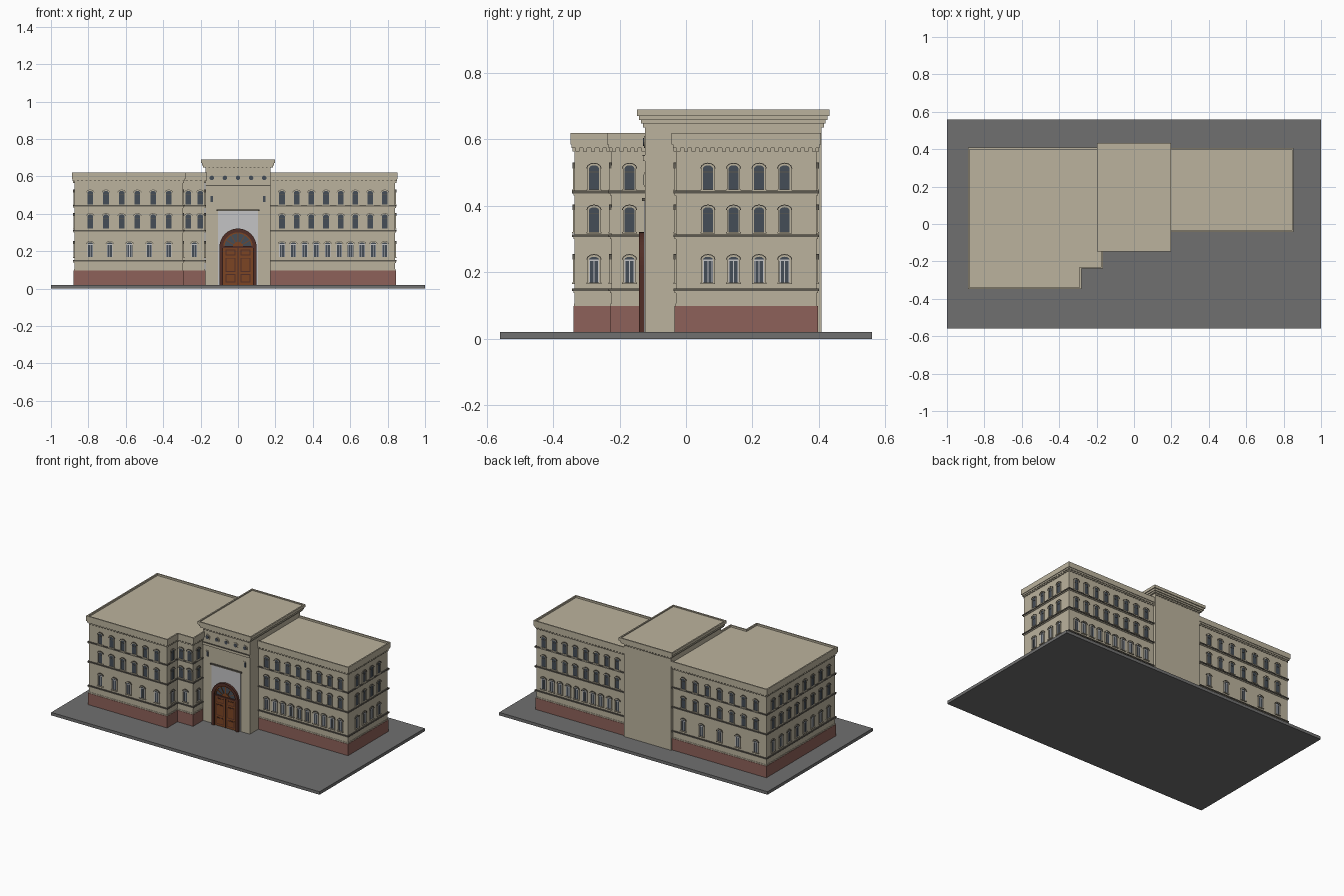
import bpy, bmesh, math
from mathutils import Vector

if "Cube" in bpy.data.objects:
    bpy.data.objects.remove(bpy.data.objects["Cube"])

def mat(name, r, g, b):
    m = bpy.data.materials.new(name)
    m.diffuse_color = (r, g, b, 1)
    m.use_nodes = True
    m.node_tree.nodes["Principled BSDF"].inputs["Base Color"].default_value = m.diffuse_color
    return m

STONE = mat("beige stone", 0.50, 0.45, 0.34)
BRICK = mat("red brick", 0.27, 0.12, 0.10)
PAVE = mat("grey paving", 0.16, 0.16, 0.16)
TRIM = mat("dark trim", 0.11, 0.10, 0.08)
GLASS = mat("slate glass", 0.06, 0.075, 0.095)
PALE = mat("pale grey", 0.55, 0.55, 0.56)
WOOD = mat("brown wood", 0.20, 0.06, 0.017)
DARKWOOD = mat("dark red wood", 0.085, 0.028, 0.02)

parts = {}
def part(name, material):
    if name not in parts:
        parts[name] = (bmesh.new(), material)
    return parts[name][0]

def extrude(bm, lower, upper):
    a = [bm.verts.new(p) for p in lower]
    b = [bm.verts.new(p) for p in upper]
    bm.faces.new(a)
    bm.faces.new(b)
    for i in range(len(a)):
        j = (i + 1) % len(a)
        bm.faces.new((a[i], a[j], b[j], b[i]))

def offset(poly, d):
    """Grow a right-angled counter-clockwise outline outwards by d."""
    out = []
    for i, p in enumerate(poly):
        p = Vector(p)
        e0 = (p - Vector(poly[i - 1])).normalized()
        e1 = (Vector(poly[(i + 1) % len(poly)]) - p).normalized()
        out.append(p + d * (Vector((e0.y, -e0.x)) + Vector((e1.y, -e1.x))))
    return out

def slab(name, m, poly, d, z0, z1):
    pts = offset(poly, d)
    extrude(part(name, m), [(p.x, p.y, z0) for p in pts], [(p.x, p.y, z1) for p in pts])

def ring(name, m, poly, d_out, d_in, z0, z1):
    bm = part(name, m)
    rows = [[bm.verts.new((p.x, p.y, z)) for p in offset(poly, d)]
            for d, z in ((d_out, z0), (d_out, z1), (d_in, z1), (d_in, z0))]
    n = len(poly)
    for k in range(4):
        for i in range(n):
            a, b, j = rows[k], rows[(k + 1) % 4], (i + 1) % n
            bm.faces.new((a[i], a[j], b[j], b[i]))

class Wall:
    """Local frame of a wall: u along it, z up, n outwards."""
    def __init__(self, p, q):
        self.o, d = Vector(p), Vector(q) - Vector(p)
        self.len, self.u = d.length, d.normalized()
        self.n = Vector((self.u.y, -self.u.x))
    def shape(self, name, m, pts, n0, n1):
        def at(n):
            return [(*(self.o + self.u * u + self.n * n), z) for u, z in pts]
        extrude(part(name, m), at(n0), at(n1))
    def box(self, name, m, u0, u1, z0, z1, n0, n1):
        self.shape(name, m, [(u0, z0), (u1, z0), (u1, z1), (u0, z1)], n0, n1)

def arc(c, z, rx, rz, steps, a0=0.0, a1=math.pi):
    return [(c + rx * math.cos(a0 + (a1 - a0) * i / steps),
             z + rz * math.sin(a0 + (a1 - a0) * i / steps)) for i in range(steps + 1)]

def spread(a, b, n):
    return [(a + b) / 2] if n == 1 else [a + (b - a) * i / (n - 1) for i in range(n)]

# Arched window: glass, jambs, hood, sill and glazing bars
def window(w, c, z0, z1, ground):
    h, rise = 0.015, 0.009
    s = z1 - rise
    w.shape("window_glass", GLASS, [(c - h, z0), (c + h, z0)] + arc(c, s, h, rise, 6), -0.001, 0.0015)
    for k in (-1, 1):
        w.box("window_surrounds", STONE, c + k * h, c + k * (h + 0.005), z0, s, -0.001, 0.005)
    w.shape("window_surrounds", STONE,
            arc(c, s, h + 0.005, rise + 0.005, 6) + arc(c, s, h, rise, 6)[::-1], -0.001, 0.005)
    w.shape("window_hoods", TRIM,
            arc(c, s, h + 0.008, rise + 0.008, 6) + arc(c, s, h + 0.005, rise + 0.005, 6)[::-1], -0.001, 0.007)
    w.box("window_sills", STONE, c - h - 0.007, c + h + 0.007, z0 - 0.005, z0, -0.001, 0.008)
    if ground:
        for x in (c - h + 0.002, c, c + h - 0.002):
            w.box("window_frames", PALE, x - 0.0015, x + 0.0015, z0, s, 0, 0.003)
        w.box("window_frames", PALE, c - h, c + h, s - 0.004, s, 0, 0.003)
    else:
        w.box("window_bars", TRIM, c - h, c + h, s - 0.012, s - 0.0095, 0, 0.003)

def wing(name, poly, rows):
    slab(name + "_walls", STONE, poly, 0, 0.02, 0.606)
    slab(name + "_brick_base", BRICK, poly, 0.004, 0.02, 0.098)
    slab(name + "_plinth_ledge", STONE, poly, 0.002, 0.098, 0.106)
    for z in (0.148, 0.31, 0.442):
        slab(name + "_string_courses", TRIM, poly, 0.008, z - 0.004, z + 0.004)
        slab(name + "_course_bed", STONE, poly, 0.004, z - 0.010, z - 0.004)
    ring(name + "_cornice", STONE, poly, 0.009, -0.002, 0.575, 0.585)
    ring(name + "_parapet", STONE, poly, 0.013, 0.004, 0.585, 0.62)
    slab(name + "_roof", STONE, poly, 0.005, 0.590, 0.608)
    for i, p in enumerate(poly):
        w = Wall(p, poly[(i + 1) % len(poly)])
        for c in spread(0.008, w.len - 0.008, max(2, round(w.len / 0.022))):
            w.box(name + "_dentils", STONE, c - 0.006, c + 0.006, 0.564, 0.576, -0.001, 0.007)
        if rows[i]:
            a, b, upper, lower = rows[i]
            for c in spread(a, b, upper):
                window(w, c, 0.45, 0.522, False)
                window(w, c, 0.322, 0.396, False)
            for c in spread(a, b, lower):
                window(w, c, 0.17, 0.247, True)

# Ground plate
slab("ground_plate", PAVE, [(-1, -0.56), (1, -0.56), (1, 0.56), (-1, 0.56)], 0, 0, 0.02)

# Two wings; each row: first and last window position, upper count, ground count
wing("left_wing",
     [(-0.875, -0.335), (-0.295, -0.335), (-0.295, -0.225), (-0.178, -0.225), (-0.178, 0.395), (-0.875, 0.395)],
     [(0.085, 0.505, 6, 5), (0.058, 0.058, 1, 1), (0.03, 0.093, 2, 1), (0.055, 0.055, 1, 1),
      (0.08, 0.62, 7, 5), (0.07, 0.66, 8, 8)])
wing("right_wing", [(0.17, -0.03), (0.84, -0.03), (0.84, 0.393), (0.17, 0.393)],
     [(0.065, 0.615, 8, 10), (0.096, 0.327, 4, 4), (0.055, 0.605, 8, 10), None])

# Central tower with stepped cornice
T = [(-0.175, -0.123), (0.175, -0.123), (0.175, 0.408), (-0.175, 0.408)]
slab("tower_walls", STONE, T, 0, 0.02, 0.66)
slab("tower_lower_cornice", STONE, T, 0.012, 0.648, 0.658)
slab("tower_mid_cornice", STONE, T, 0.018, 0.658, 0.671)
slab("tower_roof", STONE, T, 0.018, 0.671, 0.683)
ring("tower_parapet", STONE, T, 0.024, 0.015, 0.671, 0.69)
for i in (0, 2):
    w = Wall(T[i], T[(i + 1) % 4])
    for c in spread(0.01, w.len - 0.01, 16):
        w.box("tower_dentils", STONE, c - 0.006, c + 0.006, 0.636, 0.649, -0.001, 0.007)

# Tower front ornament: band, roundels, slit windows
F = Wall((0, -0.123), (1, -0.123))
F.box("tower_band", STONE, -0.175, 0.175, 0.535, 0.55, -0.001, 0.007)
F.box("tower_band_line", TRIM, -0.175, 0.175, 0.55, 0.553, -0.001, 0.008)
for c in spread(-0.14, 0.14, 5):
    F.shape("roundel_rims", STONE, arc(c, 0.592, 0.018, 0.018, 16, 0, 2 * math.pi)[:-1], -0.001, 0.004)
    F.shape("roundel_glass", GLASS, arc(c, 0.592, 0.012, 0.012, 16, 0, 2 * math.pi)[:-1], 0.001, 0.006)
for c in (-0.14, 0.14):
    F.box("slit_frames", STONE, c - 0.011, c + 0.011, 0.458, 0.5, -0.001, 0.003)
    F.box("slit_windows", GLASS, c - 0.007, c + 0.007, 0.463, 0.495, 0, 0.005)

# Portal: pale panel, lintel, arched surround
F.box("portal_panel", PALE, -0.108, 0.108, 0.02, 0.415, -0.001, 0.003)
F.box("portal_lintel", TRIM, -0.116, 0.116, 0.415, 0.424, -0.001, 0.009)
SZ = 0.222
F.shape("door_surround", DARKWOOD,
        [(0.099, 0.02)] + arc(0, SZ, 0.099, 0.099, 24) + [(-0.099, 0.02), (-0.079, 0.02)]
        + arc(0, SZ, 0.079, 0.079, 24)[::-1] + [(0.079, 0.02)], 0, 0.019)
# Fanlight with spokes
F.shape("fanlight_glass", GLASS, arc(0, SZ, 0.08, 0.08, 24), 0, 0.006)
F.shape("fanlight_hub", WOOD, arc(0, SZ, 0.028, 0.028, 12), 0, 0.011)
F.shape("fanlight_arch", WOOD, arc(0, SZ, 0.08, 0.08, 24) + arc(0, SZ, 0.072, 0.072, 24)[::-1], 0, 0.012)
for i in range(1, 6):
    a = math.pi * i / 6
    d, s = Vector((math.cos(a), math.sin(a))), Vector((-math.sin(a), math.cos(a))) * 0.002
    base = Vector((0, SZ))
    F.shape("fanlight_spokes", WOOD, [tuple(base + d * r + k * s) for r, k in
            ((0.02, -1), (0.076, -1), (0.076, 1), (0.02, 1))], 0, 0.010)
# Double door with framed panels
F.box("door_transom", DARKWOOD, -0.08, 0.08, SZ - 0.004, SZ + 0.006, 0, 0.015)
for k in (-1, 1):
    F.box("door_leaves", WOOD, k * 0.0015, k * 0.079, 0.02, SZ - 0.004, 0, 0.009)
    for z0, z1 in ((0.032, 0.078), (0.09, 0.165), (0.177, 0.208)):
        F.box("door_panel_borders", DARKWOOD, k * 0.014, k * 0.066, z0, z1, 0.005, 0.0105)
        F.box("door_panels", WOOD, k * 0.019, k * 0.061, z0 + 0.005, z1 - 0.005, 0.005, 0.012)
F.box("door_meeting_rail", DARKWOOD, -0.003, 0.003, 0.02, SZ, 0, 0.013)

# Turn every part into an object
for name, (bm, m) in parts.items():
    bmesh.ops.recalc_face_normals(bm, faces=bm.faces[:])
    me = bpy.data.meshes.new(name)
    bm.to_mesh(me)
    bm.free()
    me.materials.append(m)
    bpy.context.scene.collection.objects.link(bpy.data.objects.new(name, me))
